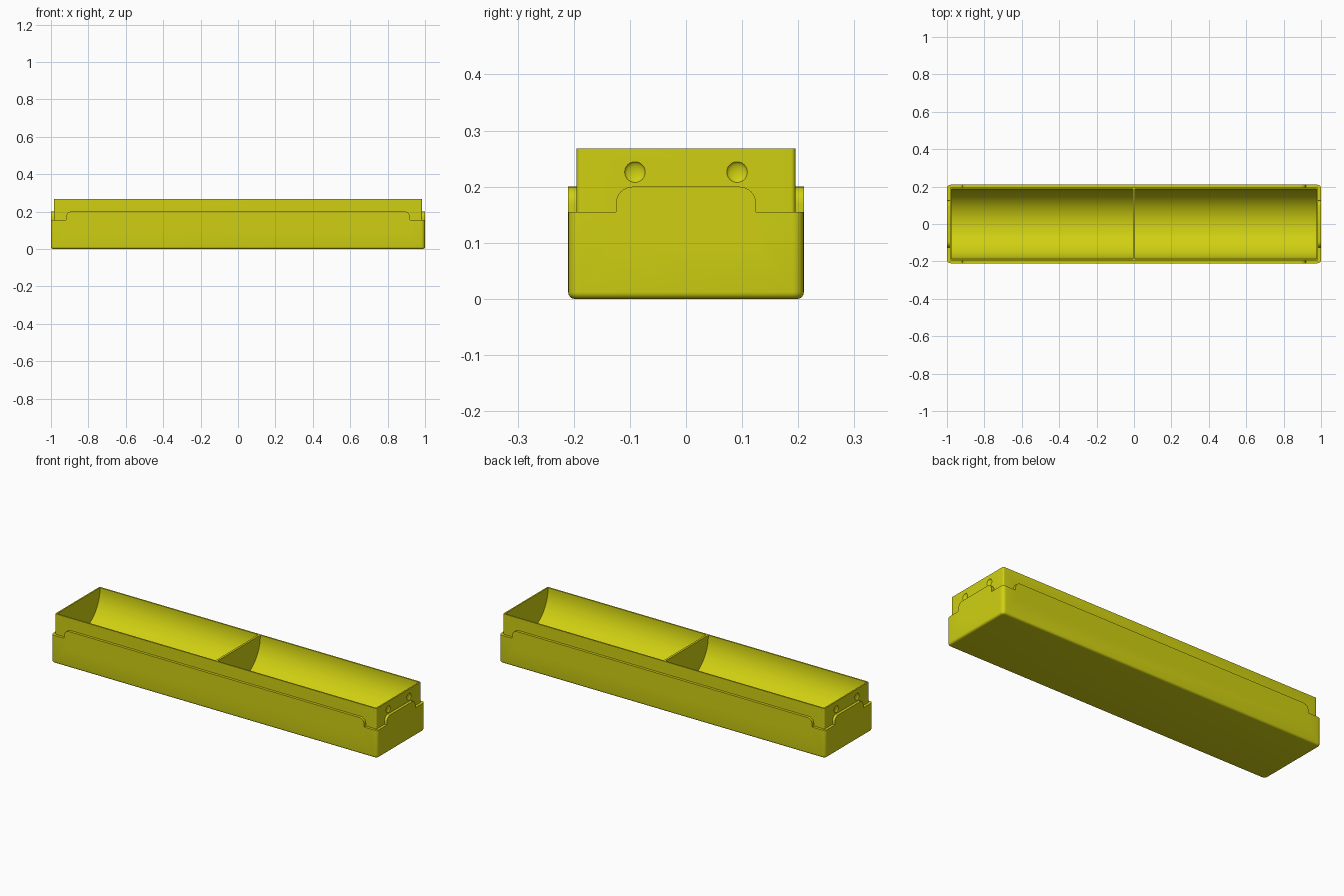
import bpy, bmesh, math
from mathutils import Matrix

cube = bpy.data.objects.get("Cube")
if cube:
    bpy.data.objects.remove(cube, do_unlink=True)

yellow = bpy.data.materials.new("yellow_plastic")
yellow.use_nodes = True
colour = (0.63, 0.63, 0.006, 1)
yellow.diffuse_color = colour
yellow.node_tree.nodes["Principled BSDF"].inputs["Base Color"].default_value = colour


def to_object(name, bm):
    bmesh.ops.recalc_face_normals(bm, faces=bm.faces[:])
    mesh = bpy.data.meshes.new(name)
    bm.to_mesh(mesh)
    bm.free()
    mesh.materials.append(yellow)
    obj = bpy.data.objects.new(name, mesh)
    bpy.context.collection.objects.link(obj)
    return obj


def rounded_box(name, hx, hy, z0, z1, corner, bottom=0):
    """Box with rounded upright edges and optionally a rounded underside."""
    bm = bmesh.new()
    bmesh.ops.create_cube(bm, size=1)
    bmesh.ops.scale(bm, vec=(2 * hx, 2 * hy, z1 - z0), verts=bm.verts)
    bmesh.ops.translate(bm, vec=(0, 0, (z0 + z1) / 2), verts=bm.verts)
    upright = [e for e in bm.edges if abs(e.verts[0].co.z - e.verts[1].co.z) > 0.01]
    bmesh.ops.bevel(bm, geom=upright, offset=corner, segments=6, profile=0.5, affect='EDGES')
    if bottom:
        low = [e for e in bm.edges if all(v.co.z < z0 + 1e-4 for v in e.verts)]
        bmesh.ops.bevel(bm, geom=low, offset=bottom, segments=5, profile=0.5, affect='EDGES')
    return to_object(name, bm)


def extrude_profile(name, points, start, end, axis):
    """Extrude a (side, height) outline along x or y."""
    bm = bmesh.new()
    place = (lambda s, z: (start, s, z)) if axis == 'X' else (lambda s, z: (s, start, z))
    face = bm.faces.new([bm.verts.new(place(s, z)) for s, z in points])
    moved = bmesh.ops.extrude_face_region(bm, geom=[face])["geom"]
    step = (end - start, 0, 0) if axis == 'X' else (0, end - start, 0)
    bmesh.ops.translate(bm, vec=step, verts=[g for g in moved if isinstance(g, bmesh.types.BMVert)])
    return to_object(name, bm)


def arc(cx, cz, radius, a0, a1, steps):
    angles = [math.radians(a0 + (a1 - a0) * i / steps) for i in range(steps + 1)]
    return [(cx + radius * math.cos(a), cz + radius * math.sin(a)) for a in angles]


def skirt_profile(half, radius, low=0.1, top=0.2):
    right = arc(half - radius, top - radius, radius, 0, 90, 8)
    left = [(-s, z) for s, z in reversed(right)]
    return [(-half, low), (half, low)] + right + left


def combine(target, tool, operation):
    mod = target.modifiers.new(tool.name, 'BOOLEAN')
    mod.operation, mod.solver, mod.object = operation, 'EXACT', tool
    deps = bpy.context.evaluated_depsgraph_get()
    mesh = bpy.data.meshes.new_from_object(target.evaluated_get(deps))
    target.modifiers.clear()
    target.data = mesh
    bpy.data.objects.remove(tool, do_unlink=True)


# Solid body: base, raised core, and skirts that stop short of the corners
tray = rounded_box("storage_tray", 1.0, 0.21, 0, 0.155, 0.02, 0.012)
combine(tray, rounded_box("raised_core", 0.985, 0.195, 0.08, 0.268, 0.008), 'UNION')
combine(tray, extrude_profile("long_skirt", skirt_profile(0.92, 0.03), -0.21, 0.21, 'Y'), 'UNION')
combine(tray, extrude_profile("end_skirt", skirt_profile(0.125, 0.03), -1.0, 1.0, 'X'), 'UNION')

# Two round-bottomed compartments, leaving a thin divider between them
trough = arc(0, 0.265, 0.187, 180, 360, 48) + [(0.187, 0.32), (-0.187, 0.32)]
for side in (-1, 1):
    combine(tray, extrude_profile("trough_cutter", trough, side * 0.006, side * 0.977, 'X'), 'DIFFERENCE')

# Round dimples on both ends
for sx in (-1, 1):
    for sy in (-1, 1):
        bm = bmesh.new()
        bmesh.ops.create_uvsphere(bm, u_segments=24, v_segments=12, radius=0.019,
                                  matrix=Matrix.Translation((sx * 0.987, sy * 0.091, 0.226)))
        # Shallow along the wall's depth so it does not break through
        for v in bm.verts:
            v.co.x = sx * 0.987 + (v.co.x - sx * 0.987) * 0.45
        combine(tray, to_object("dimple_cutter", bm), 'DIFFERENCE')

bpy.ops.object.select_all(action='DESELECT')
tray.select_set(True)
bpy.context.view_layer.objects.active = tray
bpy.ops.object.shade_smooth_by_angle(angle=math.radians(30))
